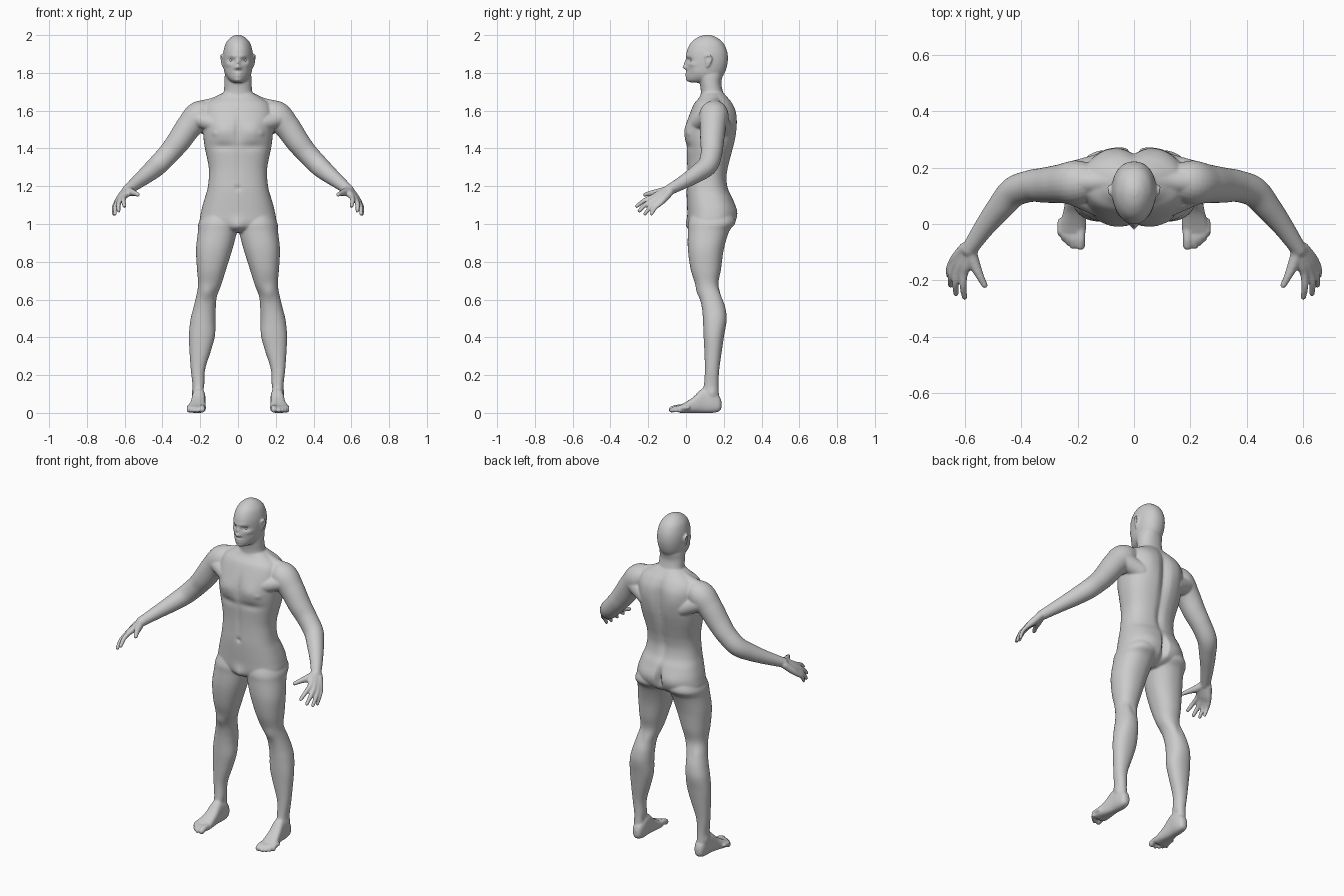
import bpy, bmesh, math
from mathutils import Vector, Matrix

bm = bmesh.new()
SEG = 72


def spline(rows, n=7):
    """Catmull-Rom interpolation through rows of numbers."""
    out = []
    for i in range(len(rows) - 1):
        a, b, c, d = (rows[max(0, min(len(rows) - 1, i + k))] for k in (-1, 0, 1, 2))
        for s in range(n):
            t = s / n
            out.append([0.5 * (2 * q + (r - p) * t + (2*p - 5*q + 4*r - w) * t*t
                               + (3*q - p - 3*r + w) * t**3)
                        for p, q, r, w in zip(a, b, c, d)])
    return out + [list(rows[-1])]


def skin(rings):
    loops = [[bm.verts.new(p) for p in ring] for ring in rings]
    n = len(loops[0])
    for a, b in zip(loops, loops[1:]):
        for i in range(n):
            bm.faces.new((a[i], a[(i + 1) % n], b[(i + 1) % n], b[i]))
    bm.faces.new(loops[0])
    bm.faces.new(loops[-1])
    return [v for loop in loops for v in loop]


def stack(rows, axis='z', power=2.2, taper=0.0):
    """Superellipse slices (level, x min, x max, v min, v max) along z or y."""
    rings = []
    for u, x0, x1, v0, v1 in spline(rows):
        ring = []
        for k in range(SEG):
            a = 2 * math.pi * k / SEG
            c, s = (math.copysign(abs(f) ** (2 / power), f) for f in (math.cos(a), math.sin(a)))
            x = (x0 + x1) / 2 + (x1 - x0) / 2 * c * (1 + taper * min(s, 0))
            v = (v0 + v1) / 2 + (v1 - v0) / 2 * s
            ring.append((x, v, u) if axis == 'z' else (x, u, v))
        rings.append(ring)
    return skin(rings)


def ball(center, size):
    m = Matrix.Translation(center) @ Matrix.Diagonal((*size, 1))
    bmesh.ops.create_uvsphere(bm, u_segments=24, v_segments=16, radius=1, matrix=m)


def tube(rows):
    """Round tube through (x, y, z, radius) with ball ends."""
    pts = spline(rows)
    ref, rings = Vector((0.6, -0.1, 0.8)), []
    for i, p in enumerate(pts):
        t = Vector(pts[min(i + 1, len(pts) - 1)][:3]) - Vector(pts[max(i - 1, 0)][:3])
        u = t.cross(ref).normalized()
        w = t.cross(u).normalized()
        rings.append([Vector(p[:3]) + p[3] * (u * math.cos(a) + w * math.sin(a))
                      for a in (2 * math.pi * k / 24 for k in range(24))])
    skin(rings)
    for p in (rows[0], rows[-1]):
        ball(p[:3], [p[3]] * 3)


def sculpt(verts, dabs):
    """Symmetric soft pushes: centre, radius, offset."""
    for c, r, d in dabs:
        for v in verts:
            p = (abs(v.co.x), v.co.y, v.co.z)
            g = math.exp(-sum(((p[i] - c[i]) / r[i]) ** 2 for i in range(3)))
            v.co += g * Vector((math.copysign(d[0], v.co.x), d[1], d[2]))


# Leg
leg = stack([(1.08, .02, .17, .04, .24), (1.01, -.005, .207, .012, .262),
             (.96, .005, .212, .01, .228), (.865, .03, .222, .01, .20),
             (.76, .063, .217, .025, .185), (.68, .088, .211, .05, .172),
             (.615, .112, .222, .072, .192), (.55, .118, .238, .085, .21),
             (.49, .12, .252, .09, .215), (.41, .122, .26, .093, .202),
             (.33, .143, .257, .097, .19), (.23, .174, .25, .10, .176),
             (.15, .178, .241, .095, .172), (.09, .178, .239, .085, .175),
             (.03, .18, .237, .10, .18)])
sculpt(leg, [((.165, .06, .635), (.03, .03, .035), (0, -.008, 0)),
             ((.165, .19, .62), (.02, .03, .04), (0, -.006, 0)),
             ((.18, .13, .12), (.02, .02, .02), (-.006, 0, 0)),
             ((.238, .14, .105), (.02, .02, .02), (.006, 0, 0))])

# Foot and toes
stack([(.188, .195, .217, .025, .06), (.175, .18, .232, .008, .09),
       (.14, .172, .24, 0, .12), (.09, .173, .243, 0, .13),
       (.04, .172, .252, 0, .085), (0, .17, .264, 0, .058),
       (-.03, .172, .268, 0, .042), (-.045, .18, .26, .006, .032)], 'y', 2.6)
for x, tip, r in ((.190, -.076, .017), (.216, -.078, .012), (.233, -.066, .0115),
                  (.248, -.052, .0115), (.261, -.034, .011)):
    tube([(x, .01, .028, r), (x, (tip - .02) / 2, .027, r), (x, tip, r + .001, r)])

# Arm
tube([(.13, .155, 1.595, .055), (.20, .148, 1.575, .078), (.26, .143, 1.515, .069),
      (.315, .138, 1.437, .063), (.365, .135, 1.375, .057), (.425, .115, 1.312, .054),
      (.475, .06, 1.268, .047), (.53, -.01, 1.224, .037), (.585, -.09, 1.18, .028)])

# Trapezius, front and back folds of the armpit
tube([(.04, .15, 1.67, .04), (.12, .15, 1.632, .04), (.19, .15, 1.61, .045)])
tube([(.12, .07, 1.53, .045), (.23, .115, 1.56, .042)])
tube([(.12, .20, 1.50, .05), (.23, .17, 1.55, .05)])

# Fingers running from the wrist through the palm, then thumb
for root, knuckle, tip, r in (((.575, -.10, 1.18), (.603, -.175, 1.143), (.601, -.26, 1.095), .0125),
                              ((.585, -.10, 1.175), (.624, -.17, 1.128), (.632, -.247, 1.07), .0125),
                              ((.592, -.09, 1.172), (.639, -.155, 1.115), (.651, -.217, 1.054), .012),
                              ((.60, -.085, 1.17), (.648, -.138, 1.107), (.658, -.183, 1.052), .011)):
    k, t = Vector(knuckle), Vector(tip)
    bend = k.lerp(t, .5) + Vector((.005, -.003, .005))
    tube([(*root, .021), (*Vector(root).lerp(k, .6), .019), (*k, r + .002), (*bend, r), (*t, r - .002)])
tube([(.58, -.10, 1.178, .022), (.565, -.145, 1.168, .02),
      (.547, -.185, 1.163, .0145), (.53, -.218, 1.155, .011)])

# Ear
ball((.079, .118, 1.862), (.008, .017, .028))
tube([(.08, .104, 1.872, .004), (.086, .107, 1.89, .005), (.09, .122, 1.894, .005),
      (.09, .134, 1.88, .005), (.086, .128, 1.857, .005), (.08, .113, 1.834, .006)])

# Mirror everything so far to the other side
copy = bmesh.ops.duplicate(bm, geom=bm.verts[:] + bm.edges[:] + bm.faces[:])
bmesh.ops.scale(bm, vec=(-1, 1, 1), verts=[g for g in copy['geom'] if isinstance(g, bmesh.types.BMVert)])

# Torso
torso = stack([(z, -w, w, f, b) for z, w, f, b in (
    (1.70, .07, .085, .195), (1.67, .12, .07, .222), (1.64, .165, .045, .245),
    (1.60, .185, .026, .262), (1.55, .19, .008, .268), (1.50, .186, -.002, .268),
    (1.45, .182, -.003, .262), (1.40, .175, .002, .25), (1.34, .162, .005, .234),
    (1.29, .154, .006, .222), (1.236, .155, .005, .216), (1.18, .163, .003, .226),
    (1.13, .178, .004, .25), (1.066, .195, .007, .268), (1.01, .20, .01, .258),
    (.98, .16, .02, .23), (.955, .07, .05, .18))], power=2.45)
sculpt(torso, [((.085, 0, 1.49), (.06, .05, .05), (0, -.012, 0)),
               ((0, 0, 1.50), (.014, .06, .08), (0, .008, 0)),
               ((.125, .01, 1.48), (.012, .04, .012), (0, -.006, 0)),
               ((.08, 0, 1.41), (.07, .05, .02), (0, .007, 0)),
               ((0, 0, 1.30), (.012, .04, .10), (0, .004, 0)),
               ((0, 0, 1.19), (.010, .04, .012), (0, .009, 0)),
               ((.10, .27, 1.56), (.05, .05, .08), (0, .008, 0)),
               ((0, .26, 1.50), (.025, .06, .16), (0, -.022, 0)),
               ((0, .22, 1.25), (.02, .05, .10), (0, -.012, 0)),
               ((.085, .26, 1.05), (.06, .06, .05), (0, .008, 0)),
               ((0, .26, 1.05), (.014, .08, .06), (0, -.035, 0)),
               ((0, .02, 1.0), (.03, .05, .03), (0, -.014, -.008))])

# Neck
stack([(z, -w, w, f, b) for z, w, f, b in (
    (1.62, .085, .08, .22), (1.67, .08, .078, .205), (1.71, .074, .078, .193),
    (1.75, .072, .072, .187), (1.80, .068, .06, .195), (1.84, .05, .08, .18))])

# Head and face
head = stack([(z, -w, w, f, b) for z, w, f, b in (
    (2.001, .012, .10, .128), (1.988, .038, .062, .162), (1.96, .063, .027, .196),
    (1.92, .076, .006, .216), (1.88, .080, .001, .222), (1.84, .078, .003, .218),
    (1.80, .071, .005, .205), (1.775, .059, .004, .185), (1.757, .04, .010, .14),
    (1.748, .02, .03, .10))], taper=.14)
sculpt(head, [((.034, .012, 1.867), (.02, .04, .012), (0, .014, 0)),
              ((.03, 0, 1.889), (.03, .03, .008), (0, -.005, 0)),
              ((0, 0, 1.829), (.012, .04, .011), (0, -.025, 0)),
              ((.015, 0, 1.826), (.007, .03, .008), (0, -.009, 0)),
              ((0, 0, 1.852), (.009, .04, .018), (0, -.014, 0)),
              ((0, 0, 1.799), (.024, .04, .006), (0, -.010, 0)),
              ((0, 0, 1.784), (.02, .04, .006), (0, -.009, 0)),
              ((0, 0, 1.763), (.018, .04, .010), (0, -.007, 0)),
              ((.055, .035, 1.845), (.02, .03, .012), (.003, -.004, 0)),
              ((.055, .04, 1.808), (.02, .03, .018), (-.005, .005, 0))])

# Fuse into one smooth body
bmesh.ops.recalc_face_normals(bm, faces=bm.faces[:])
mesh = bpy.data.meshes.new("body")
bm.to_mesh(mesh)
bm.free()
body = bpy.data.objects.new("body", mesh)
bpy.context.collection.objects.link(body)
remesh = body.modifiers.new("fuse", 'REMESH')
remesh.mode = 'VOXEL'
remesh.voxel_size = 0.005
remesh.use_smooth_shade = True
soften = body.modifiers.new("soften", 'SMOOTH')
soften.factor = 0.5
soften.iterations = 7

# Eyes
for name, s in (("left_eye", 1), ("right_eye", -1)):
    bpy.ops.mesh.primitive_uv_sphere_add(segments=24, ring_count=16, radius=.0125,
                                         location=(s * .033, .034, 1.867))
    bpy.context.object.name = name
    bpy.ops.object.shade_smooth()
